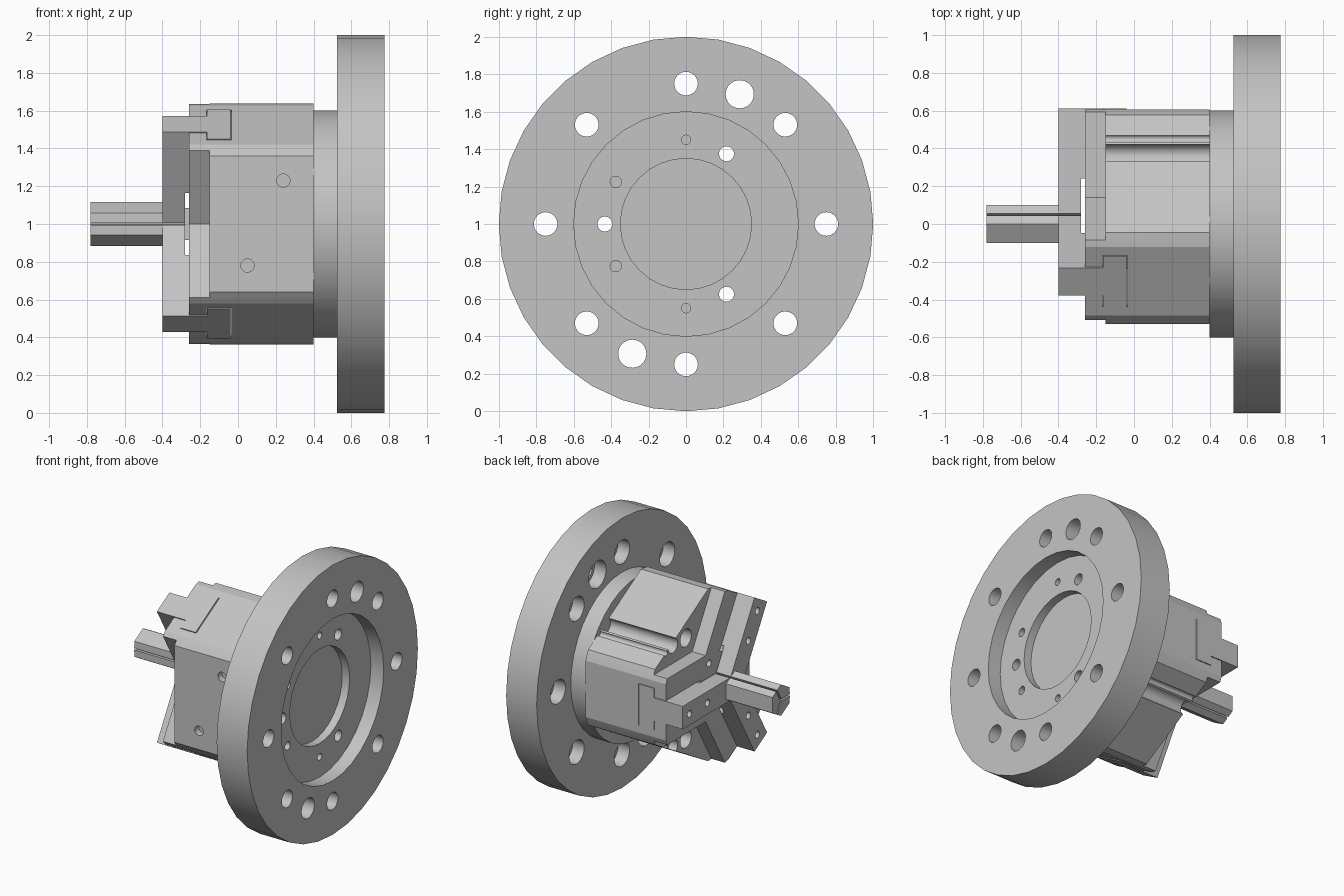
import bpy, bmesh
from math import sin, cos, tan, radians, pi, acos, degrees

cube = bpy.data.objects.get("Cube")
if cube:
    bpy.data.objects.remove(cube, do_unlink=True)

steel = bpy.data.materials.new("steel_grey")
steel.use_nodes = True
grey = (0.55, 0.55, 0.55, 1)
steel.diffuse_color = grey
steel.node_tree.nodes["Principled BSDF"].inputs["Base Color"].default_value = grey

AXIS_Z = 1.0
JAWS = (0, 120, 240)
VALLEYS = (60, 180, 300)


def spin(r, w, deg):
    """Radial and sideways offsets at an angle about the main axis, as (y, z)."""
    a = radians(deg)
    return r * cos(a) - w * sin(a), r * sin(a) + w * cos(a)


def prism(name, pts, x0, x1):
    """Extrude a (y, z) outline along x."""
    bm = bmesh.new()
    face = bm.faces.new([bm.verts.new((x0, y, z + AXIS_Z)) for y, z in pts])
    ext = bmesh.ops.extrude_face_region(bm, geom=[face])
    moved = [v for v in ext["geom"] if isinstance(v, bmesh.types.BMVert)]
    bmesh.ops.translate(bm, verts=moved, vec=(x1 - x0, 0, 0))
    bmesh.ops.recalc_face_normals(bm, faces=bm.faces)
    mesh = bpy.data.meshes.new(name)
    bm.to_mesh(mesh)
    bm.free()
    ob = bpy.data.objects.new(name, mesh)
    bpy.context.collection.objects.link(ob)
    mesh.materials.append(steel)
    return ob


def disc(name, y, z, r, x0, x1, sides=36):
    ring = [(y + r * cos(2 * pi * i / sides), z + r * sin(2 * pi * i / sides))
            for i in range(sides)]
    return prism(name, ring, x0, x1)


def block(name, r0, r1, half, x0, x1, deg):
    corners = ((r0, -half), (r1, -half), (r1, half), (r0, half))
    return prism(name, [spin(r, w, deg) for r, w in corners], x0, x1)


def combine(ob, tool, operation="DIFFERENCE"):
    mod = ob.modifiers.new("combine", "BOOLEAN")
    mod.operation = operation
    mod.solver = "EXACT"
    mod.object = tool
    graph = bpy.context.evaluated_depsgraph_get()
    graph.update()
    result = bpy.data.meshes.new_from_object(ob.evaluated_get(graph))
    ob.modifiers.clear()
    ob.data = result
    bpy.data.objects.remove(tool, do_unlink=True)


def drill(ob, y, z, r, x0, x1):
    combine(ob, disc("drill", y, z, r, x0, x1, 32))


# Mounting flange with stepped recess
flange = disc("mounting_flange", 0, 0, 1.0, 0.525, 0.775)
drill(flange, 0, 0, 0.6, 0.67, 0.9)
drill(flange, 0, 0, 0.35, 0.61, 0.9)

# Counterbored bolt circle and two larger locating holes
bolts = [(0.75, 45 * i, 0.063) for i in range(8)]
bolts += [(0.75, a, 0.075) for a in (67.5, 247.5)]
for dist, deg, r in bolts:
    y, z = spin(dist, 0, deg)
    drill(flange, y, z, r, 0.4, 0.9)
    drill(flange, y, z, r + 0.025, 0.4, 0.62)

# Small blind holes in the recess floor
for side in (-1, 1):
    drill(flange, 0, side * 0.45, 0.025, 0.58, 0.9)
    drill(flange, -0.375, side * 0.225, 0.03, 0.58, 0.9)

# Neck ring between flange and body
neck = disc("neck", 0, 0, 0.6, 0.4, 0.525)

# Body outline: round stock with flats at the jaws and between them
R, JAW_FLAT, SIDE_FLAT = 0.64, 0.605, 0.53
jaw_edge = degrees(acos(JAW_FLAT / R))
side_edge = 60 - degrees(acos(SIDE_FLAT / R))
mid = (jaw_edge + side_edge) / 2
outline = [spin(R, 0, deg + d) for deg in JAWS
           for d in (-side_edge, -mid, -jaw_edge, jaw_edge, mid, side_edge)]
body = prism("gripper_body", outline, -0.26, 0.4)

# Lower the face between the jaw guides, leaving a raised Y
GUIDE = 0.245
apex = GUIDE / sin(radians(60))
for deg in VALLEYS:
    v = [(apex, 0)] + [(apex + 0.5, s * 0.5 * tan(radians(60))) for s in (-1, 1)]
    combine(body, prism("valley", [spin(r, w, deg) for r, w in v], -0.4, -0.15))
    y, z = spin(0.2, 0, deg)
    drill(body, y, z, 0.025, -0.3, -0.22)

# T-slots for the jaws
for deg in JAWS:
    combine(body, block("slot", 0.2, 0.8, 0.087, -0.4, -0.1, deg))
    combine(body, block("slot", 0.2, 0.8, 0.157, -0.167, -0.035, deg))

# Long bolt holes through the whole stack, counterbored at the front
for deg in VALLEYS:
    y, z = spin(0.433, 0, deg)
    for part in (body, neck, flange):
        drill(part, y, z, 0.04, -0.5, 0.9)
    drill(body, y, z, 0.065, -0.5, 0.1)

# Sensor grooves along the two rear flats
for deg, s in ((60, -1), (300, 1)):
    for r, w, size in ((0.51, 0.13, 0.055), (0.53, 0.215, 0.02)):
        y, z = spin(r, s * w, deg)
        drill(body, y, z, size, -0.5, 0.5)

# Ports in the front flat, each with a recessed plug
for x, z in ((0.24, 1.23), (0.05, 0.78)):
    tool = disc("port", 0, 0, 0.035, -0.05, 0.05, 32)
    for v in tool.data.vertices:
        a, b, c = v.co
        v.co = (x + b, -SIDE_FLAT + a, z + c - AXIS_Z)
    bm = bmesh.new()
    bm.from_mesh(tool.data)
    bmesh.ops.recalc_face_normals(bm, faces=bm.faces)
    bm.to_mesh(tool.data)
    bm.free()
    combine(body, tool)

# Three jaws: pointed arm, T-shaped foot and long finger
HALF, GAP, TIP = 0.085, 0.007, 0.1
shoulder = GAP + HALF / tan(radians(60))
parts = [flange, neck, body]
for i, deg in enumerate(JAWS):
    arm = [(GAP, 0), (shoulder, -HALF), (0.61, -HALF), (0.61, HALF), (shoulder, HALF)]
    finger = [(GAP, 0), (shoulder, -HALF), (TIP, -0.058), (TIP, 0.058), (shoulder, HALF)]
    jaw = prism(f"jaw_{i + 1}", [spin(r, w, deg) for r, w in arm], -0.4, -0.28)
    combine(jaw, block("stem", 0.24, 0.61, HALF, -0.28, -0.165, deg), "UNION")
    combine(jaw, block("foot", 0.24, 0.61, 0.155, -0.165, -0.04, deg), "UNION")
    combine(jaw, prism("finger", [spin(r, w, deg) for r, w in finger], -0.78, -0.4), "UNION")
    for dist in (0.32, 0.53):
        y, z = spin(dist, 0, deg)
        drill(jaw, y, z, 0.025, -0.5, -0.34)
    parts.append(jaw)

# Smooth the round walls, keep machined edges crisp
bpy.ops.object.select_all(action="DESELECT")
for ob in parts:
    ob.select_set(True)
bpy.context.view_layer.objects.active = body
bpy.ops.object.shade_smooth_by_angle(angle=radians(15))
